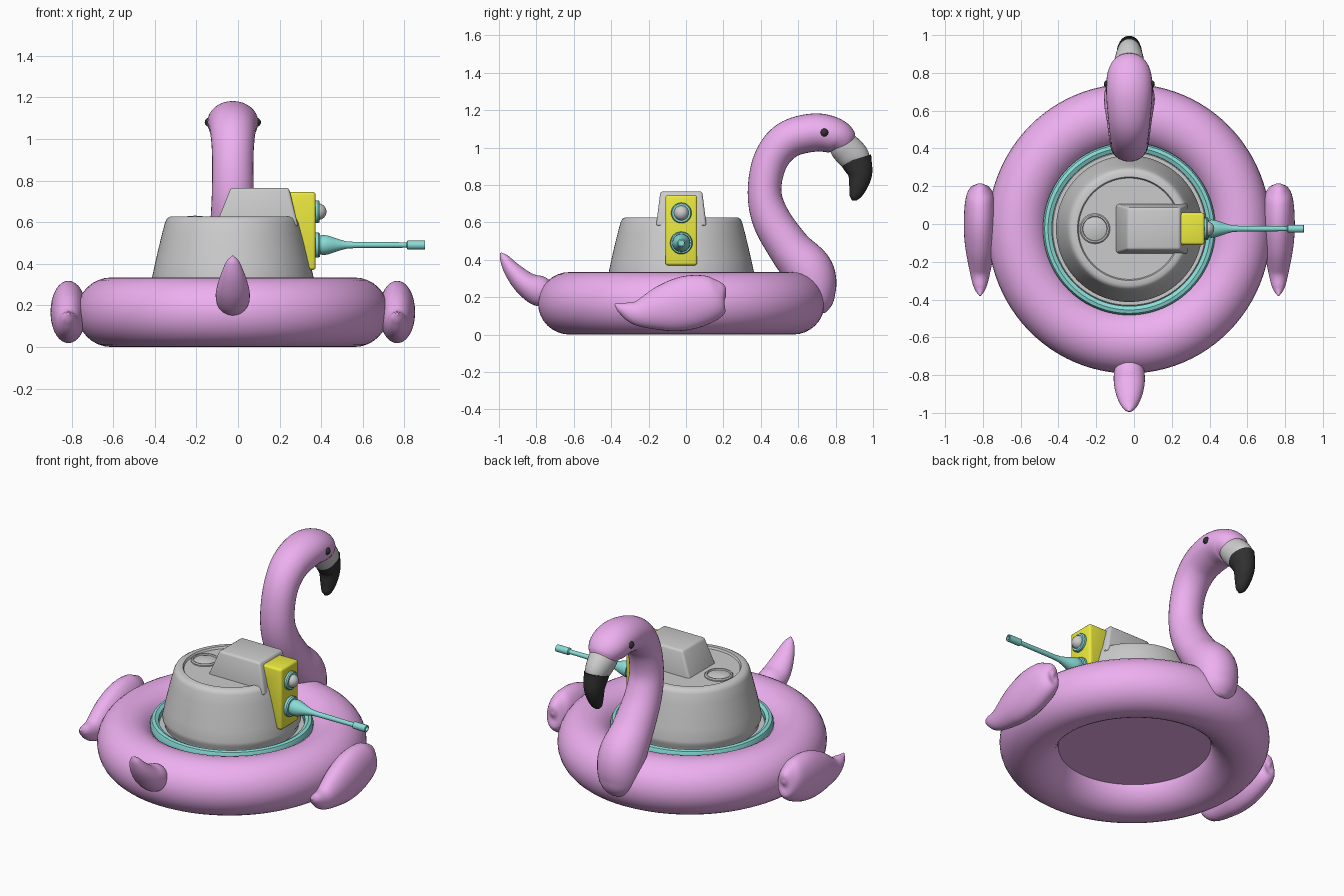
import bpy, bmesh, math
from mathutils import Vector

if "Cube" in bpy.data.objects:
    bpy.data.objects.remove(bpy.data.objects["Cube"])

CX, CY = -0.025, -0.025


def material(name, rgb):
    m = bpy.data.materials.new(name)
    m.diffuse_color = (*rgb, 1)
    m.use_nodes = True
    m.node_tree.nodes["Principled BSDF"].inputs["Base Color"].default_value = m.diffuse_color
    return m


PINK = material("pink", (0.85, 0.43, 0.87))
TEAL = material("teal", (0.25, 0.72, 0.68))
YELLOW = material("yellow", (0.85, 0.83, 0.05))
BLACK = material("black", (0.03, 0.03, 0.03))


def finish(ob, name, mat=None, angle=40):
    ob.name = name
    if mat:
        ob.data.materials.append(mat)
    bpy.ops.object.select_all(action='DESELECT')
    bpy.context.view_layer.objects.active = ob
    ob.select_set(True)
    bpy.ops.object.shade_smooth_by_angle(angle=math.radians(angle))
    return ob


def mesh_object(name, verts, faces, mat=None, angle=40, bevel=0):
    me = bpy.data.meshes.new(name)
    me.from_pydata(verts, [], faces)
    bm = bmesh.new()
    bm.from_mesh(me)
    bmesh.ops.recalc_face_normals(bm, faces=bm.faces)
    if bevel:
        bmesh.ops.bevel(bm, geom=bm.edges[:], offset=bevel, segments=3,
                        profile=0.5, affect='EDGES')
    bm.to_mesh(me)
    bm.free()
    ob = bpy.data.objects.new(name, me)
    bpy.context.collection.objects.link(ob)
    return finish(ob, name, mat, angle)


def bridge(name, rings, mat, angle):
    n = len(rings[0])
    verts = [v for r in rings for v in r]
    faces = [(i * n + j, i * n + (j + 1) % n, (i + 1) * n + (j + 1) % n, (i + 1) * n + j)
             for i in range(len(rings) - 1) for j in range(n)]
    faces += [tuple(range(n)), tuple(range(len(verts) - n, len(verts)))]
    return mesh_object(name, verts, faces, mat, angle)


def lathe(name, profile, origin, mat=None, axis='z', n=64, angle=30):
    """Spin (radius, height) points round the z or x axis."""
    ox, oy, oz = origin
    rings = []
    for r, h in profile:
        ring = []
        for k in range(n):
            a, b = (r * f(2 * math.pi * k / n) for f in (math.cos, math.sin))
            ring.append((ox + a, oy + b, oz + h) if axis == 'z' else (ox + h, oy + a, oz + b))
        rings.append(ring)
    return bridge(name, rings, mat, angle)


def loft(name, pts, x0, mat, n=32, sub=8):
    """Smooth tube through (y, z, radius in plane, radius in x) stations."""
    p = [Vector(q) for q in pts]
    p = [2 * p[0] - p[1]] + p + [2 * p[-1] - p[-2]]
    path = []
    for i in range(1, len(p) - 2):
        a, b, c, d = p[i - 1:i + 3]
        for s in range(sub + (i == len(p) - 3)):
            t = s / sub
            path.append(0.5 * (2 * b + (c - a) * t + (2 * a - 5 * b + 4 * c - d) * t * t
                               + (3 * b - a - 3 * c + d) * t ** 3))
    rings = []
    for i, q in enumerate(path):
        t = path[min(i + 1, len(path) - 1)] - path[max(i - 1, 0)]
        length = math.hypot(t[0], t[1])
        ny, nz = -t[1] / length, t[0] / length
        r, rx = max(q[2], 0.002), max(q[3], 0.002)
        rings.append([(x0 + rx * math.cos(u), q[0] + ny * r * math.sin(u), q[1] + nz * r * math.sin(u))
                      for u in (2 * math.pi * k / n for k in range(n))])
    return bridge(name, rings, mat, 60)


def ball(name, loc, r, mat=None):
    bpy.ops.mesh.primitive_uv_sphere_add(segments=24, ring_count=16, radius=r, location=loc)
    return finish(bpy.context.object, name, mat, 60)


# Inflatable ring with a closed floor
bpy.ops.mesh.primitive_torus_add(major_radius=0.59, minor_radius=0.167, major_segments=96,
                                 minor_segments=32, location=(CX, CY, 0.167))
ring = finish(bpy.context.object, "float_ring", PINK, 60)
ring.scale = (0.99, 1.012, 1)
lathe("float_floor", [(0.435, 0.13), (0.435, 0.15)], (CX, CY, 0), PINK)

# Neck and head in one sweep
loft("neck_and_head", [
    (.70, .112, .02, .03), (.70, .135, .07, .08), (.69, .20, .11, .12), (.66, .33, .133, .135),
    (.555, .46, .115, .12), (.457, .615, .103, .107), (.42, .765, .09, .10), (.452, .93, .093, .10),
    (.543, 1.04, .10, .11), (.687, 1.08, .102, .122), (.80, 1.06, .094, .115),
    (.855, 1.015, .07, .08), (.87, .995, .03, .04)], CX, PINK)

# Beak
loft("beak_base", [(.80, 1.04, .06, .07), (.835, 1.012, .078, .082), (.87, .98, .084, .077),
                   (.905, .94, .08, .066), (.915, .905, .06, .05)], CX, None)
loft("beak_tip", [(.908, .938, .086, .067), (.93, .86, .066, .058), (.918, .785, .047, .045),
                  (.898, .735, .027, .027), (.888, .718, .004, .004)], CX, BLACK)

# Eyes and wings on both sides
for side, s in (("left", -1), ("right", 1)):
    ball(side + "_eye", (CX + s * 0.113, 0.74, 1.08), 0.022, BLACK)
    loft(side + "_wing", [
        (.215, .21, .005, .005), (.195, .21, .075, .045), (.14, .195, .12, .075),
        (.02, .172, .144, .086), (-.11, .143, .127, .08), (-.25, .116, .073, .055),
        (-.335, .137, .035, .033), (-.38, .162, .004, .004)], CX + s * 0.79, PINK)

# Tail
loft("tail", [(-.70, .20, .05, .06), (-.78, .23, .08, .08), (-.855, .27, .066, .08),
              (-.925, .34, .047, .06), (-.97, .405, .026, .033), (-.99, .437, .004, .005)], CX, PINK)

# Teal collar between ring and turret
lathe("collar", [(.425, .17), (.457, .23), (.457, .285), (.448, .305), (.43, .31), (.41, .30),
                 (.405, .17)], (CX, CY, 0), TEAL, n=96)

# Turret with flange, rounded shoulder and recessed roof
lathe("turret", [(.37, .16), (.415, .20), (.415, .265), (.405, .275), (.375, .275), (.378, .295),
                 (.388, .315), (.388, .335), (.374, .40), (.358, .47), (.341, .54), (.325, .60),
                 (.316, .618), (.30, .627), (.274, .627), (.268, .615), (0.002, .615)],
      (CX, CY, 0), n=96, angle=35)

# Round hatch
lathe("hatch", [(.08, .60), (.08, .622), (.074, .628), (.066, .628), (.063, .621), (.04, .628),
                (.002, .631)], (-0.207, CY, 0), n=40)


def frustum(name, low, high, mat, bevel):
    """Box with separate (x0, x1, half_y, z) for its bottom and top."""
    verts = [(x, CY + y, z) for x0, x1, h, z in (low, high)
             for x, y in ((x0, -h), (x1, -h), (x1, h), (x0, h))]
    faces = [(0, 1, 2, 3), (4, 5, 6, 7)] + [(i, (i + 1) % 4, (i + 1) % 4 + 4, i + 4) for i in range(4)]
    return mesh_object(name, verts, faces, mat, 30, bevel)


# Raised housing on the roof
frustum("roof_housing", (-.108, .29, .135, .58), (-.035, .245, .112, .765), None, 0.014)

# Yellow gun mount, its back following the turret slope
outline = [(.20, .745), (.373, .745), (.373, .37), (.335, .37), (.25, .56), (.20, .60)]
n = len(outline)
mount_verts = [(x, CY + y, z) for y in (-.085, .085) for x, z in outline]
mount_faces = [tuple(range(n)), tuple(range(n, 2 * n))]
mount_faces += [(i, (i + 1) % n, (i + 1) % n + n, i + n) for i in range(n)]
mesh_object("gun_mount", mount_verts, mount_faces, YELLOW, 30, 0.014)

# Gun: flange, tapered sleeve, barrel and muzzle
lathe("gun", [(.06, .36), (.06, .388), (.055, .395), (.045, .395), (.048, .41), (.046, .43),
              (.038, .455), (.026, .49), (.018, .52), (.015, .56), (.013, .81), (.021, .815),
              (.021, .898), (.018, .90), (.014, .90), (.014, .86), (.002, .86)],
      (0, CY, 0.49), TEAL, 'x', 32)

# Sight: teal bezel with a grey lens ball
lathe("sight_bezel", [(.055, .36), (.055, .385), (.05, .392), (.04, .392), (.002, .39)],
      (0, CY, 0.65), TEAL, 'x', 32)
ball("sight_lens", (0.385, CY, 0.65), 0.04)
